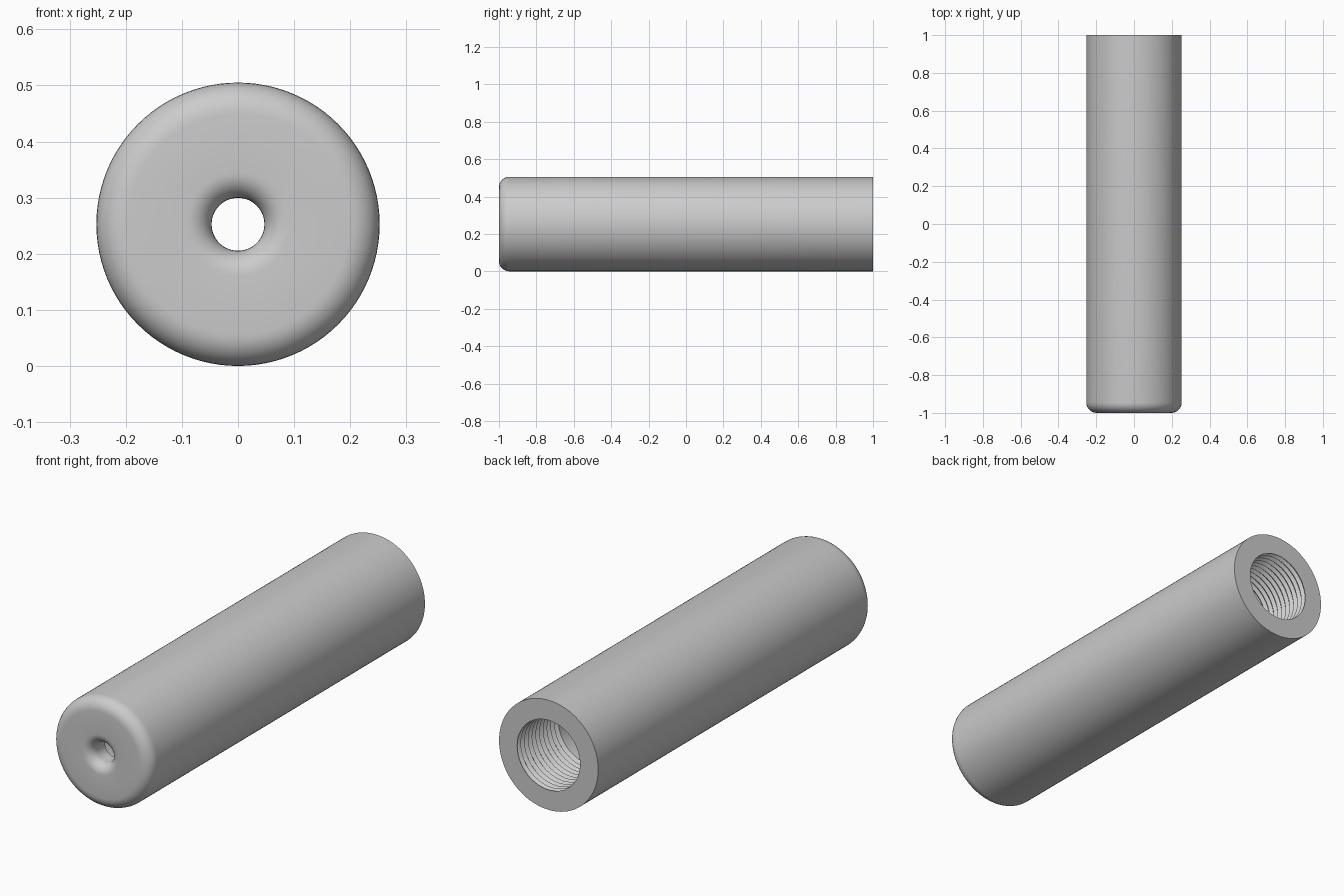
import bpy, bmesh, math
from mathutils import Matrix, Vector

if "Cube" in bpy.data.objects:
    bpy.data.objects.remove(bpy.data.objects["Cube"], do_unlink=True)

R = 0.2525          # outer radius, also the height of the axis
BORE = 0.16         # wide bore
HOLE = 0.047        # small front hole
WALL = 0.1          # front wall thickness
THREAD_LEN, RIDGES, THREAD_DEPTH = 0.3, 11, 0.012
SEGMENTS = 96

metal = bpy.data.materials.new("grey_metal")
metal.use_nodes = True
metal.diffuse_color = (0.6, 0.6, 0.6, 1)
metal.node_tree.nodes["Principled BSDF"].inputs["Base Color"].default_value = (0.6, 0.6, 0.6, 1)


def arc(r, y, radius, start, end, steps=8):
    """Points of a fillet in the (radius, y) half plane, angles in degrees."""
    angles = [math.radians(start + (end - start) * i / steps) for i in range(steps + 1)]
    return [(r + radius * math.cos(a), y + radius * math.sin(a)) for a in angles]


# Outer wall, rounded front edge and flared front hole
profile = [(R, 1)]
profile += arc(R - 0.055, -1 + 0.055, 0.055, 0, -90)
profile += arc(HOLE + 0.045, -1 + 0.045, 0.045, 270, 180)
# Inside of the front wall and the smooth bore
profile += [(HOLE, -1 + WALL), (BORE, -1 + WALL), (BORE, 1 - THREAD_LEN)]
# Threaded mouth at the back
pitch = THREAD_LEN / RIDGES
for i in range(RIDGES):
    y = 1 - THREAD_LEN + i * pitch
    profile += [(BORE + THREAD_DEPTH, y + pitch * 0.5), (BORE, y + pitch)]

# Revolve the closed profile about the y axis
bm = bmesh.new()
verts = [bm.verts.new((r, y, 0)) for r, y in profile]
edges = [bm.edges.new((a, b)) for a, b in zip(verts, verts[1:] + verts[:1])]
bmesh.ops.spin(bm, geom=verts + edges, cent=(0, 0, 0), axis=(0, 1, 0),
               angle=math.tau, steps=SEGMENTS, use_duplicate=False)
bmesh.ops.remove_doubles(bm, verts=bm.verts, dist=0.0001)
bmesh.ops.recalc_face_normals(bm, faces=bm.faces)
bmesh.ops.transform(bm, matrix=Matrix.Translation(Vector((0, 0, R))), verts=bm.verts)

mesh = bpy.data.meshes.new("threaded_tube")
bm.to_mesh(mesh)
bm.free()
mesh.materials.append(metal)
tube = bpy.data.objects.new("threaded_tube", mesh)
bpy.context.collection.objects.link(tube)

# Smooth curves, crisp rims and threads
bpy.ops.object.select_all(action="DESELECT")
tube.select_set(True)
bpy.context.view_layer.objects.active = tube
bpy.ops.object.shade_smooth_by_angle(angle=math.radians(30))
